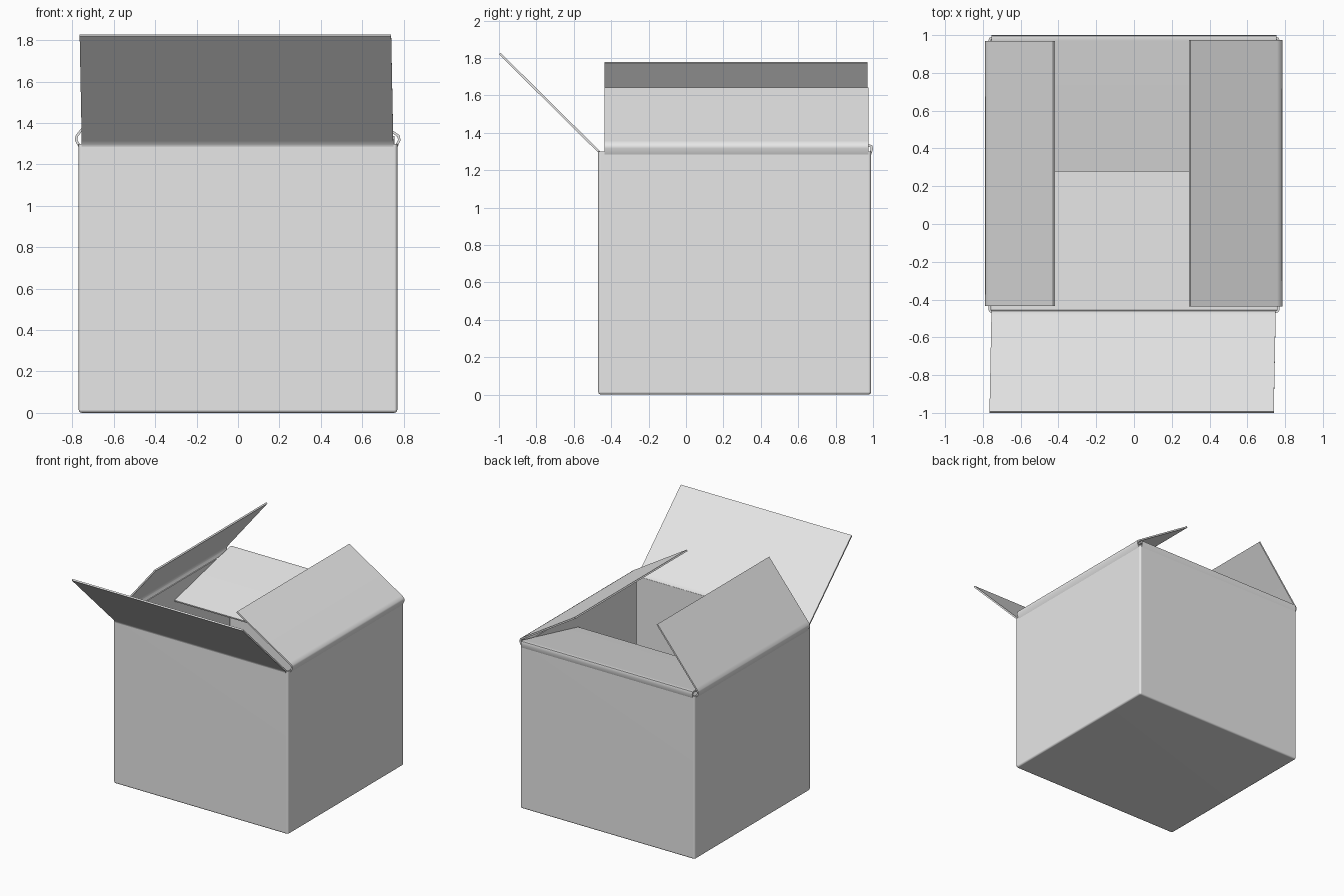
import bpy, bmesh
from math import radians
from mathutils import Matrix

cube = bpy.data.objects.get("Cube")
if cube:
    bpy.data.objects.remove(cube, do_unlink=True)

THICK = 0.012                        # board thickness
HALF_W, HALF_D, HEIGHT = 0.77, 0.73, 1.3
CENTRE_Y = 0.26                      # box sits back; the front flap reaches forward

board = bpy.data.materials.new("light_grey_board")
board.use_nodes = True
board.diffuse_color = (0.8, 0.8, 0.8, 1)
board.node_tree.nodes["Principled BSDF"].inputs["Base Color"].default_value = (0.8, 0.8, 0.8, 1)


def finish(name, bm, offset):
    """Turn a sheet into board with thickness and softly shaded folds."""
    bmesh.ops.recalc_face_normals(bm, faces=bm.faces)
    mesh = bpy.data.meshes.new(name)
    bm.to_mesh(mesh)
    bm.free()
    mesh.materials.append(board)
    obj = bpy.data.objects.new(name, mesh)
    bpy.context.collection.objects.link(obj)
    bpy.ops.object.select_all(action='DESELECT')
    obj.select_set(True)
    bpy.context.view_layer.objects.active = obj
    solid = obj.modifiers.new("thickness", 'SOLIDIFY')
    solid.thickness = THICK
    solid.offset = offset
    solid.use_even_offset = True
    bpy.ops.object.modifier_apply(modifier=solid.name)
    bpy.ops.object.shade_smooth_by_angle(angle=radians(55))
    weighted = obj.modifiers.new("flat_panels", 'WEIGHTED_NORMAL')
    weighted.keep_sharp = True


# Open box with rounded vertical and bottom edges
bm = bmesh.new()
bmesh.ops.create_cube(bm, size=1, matrix=Matrix.Translation((0, CENTRE_Y, HEIGHT / 2))
                      @ Matrix.Diagonal((2 * HALF_W, 2 * HALF_D, HEIGHT, 1)))
bmesh.ops.delete(bm, geom=[f for f in bm.faces if f.normal.z > 0.9], context='FACES_ONLY')
edges = [e for e in bm.edges if len(e.link_faces) == 2]
bmesh.ops.bevel(bm, geom=edges, offset=0.015, segments=2, profile=0.5, affect='EDGES')
bmesh.ops.recalc_face_normals(bm, faces=bm.faces)
finish("box_body", bm, -1)


def flap(name, turn, profile, base, tip):
    """Sweep a folded profile of (outward, z) along a hinge; spans run from base to tip."""
    bm = bmesh.new()
    place = Matrix.Translation((0, CENTRE_Y, 0)) @ Matrix.Rotation(radians(turn), 4, 'Z')
    rows = []
    for i, (out, z) in enumerate(profile):
        span = tip if i == len(profile) - 1 else base
        rows.append([bm.verts.new((u, -out, z)) for u in span])
    for a, b in zip(rows, rows[1:]):
        bm.faces.new((a[0], a[1], b[1], b[0]))
    bm.transform(place)
    finish(name, bm, 0)


# Four flaps, each with a small rolled fold at the hinge
flap("front_flap", 0,
     [(0.724, 1.285), (0.726, 1.3), (0.745, 1.318), (1.256, 1.824)],
     (-0.755, 0.75), (-0.765, 0.74))
flap("back_flap", 180,
     [(0.724, 1.285), (0.734, 1.315), (0.73, 1.33), (0.71, 1.331), (0.02, 1.17)],
     (-0.755, 0.755), (-0.755, 0.755))
flap("left_flap", 90,
     [(0.764, 1.285), (0.779, 1.318), (0.776, 1.337), (0.755, 1.352), (0.295, 1.636)],
     (-0.697, 0.715), (-0.697, 0.715))
flap("right_flap", -90,
     [(0.764, 1.285), (0.782, 1.318), (0.779, 1.337), (0.764, 1.357), (0.424, 1.776)],
     (-0.71, 0.695), (-0.71, 0.695))
